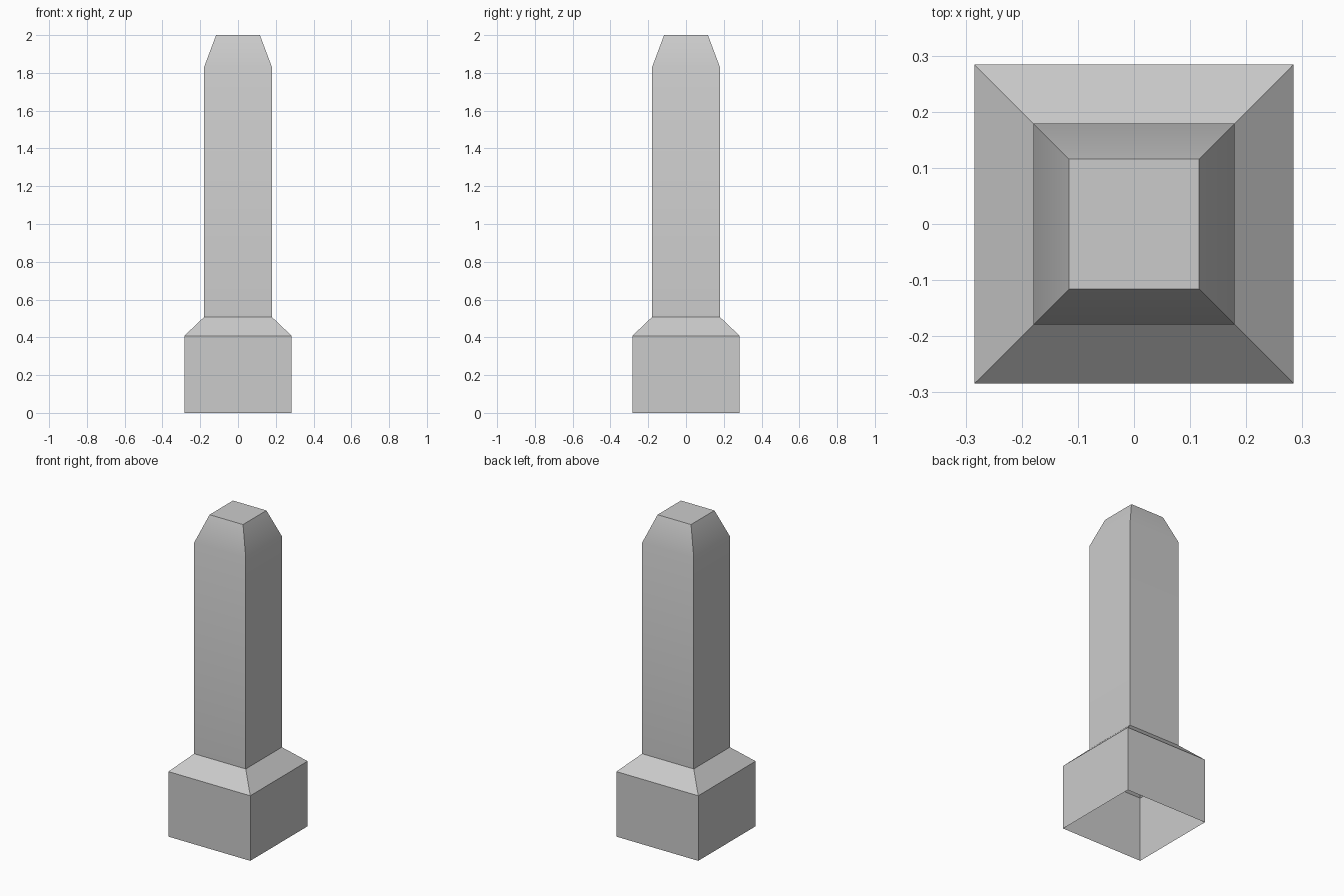
import bpy, bmesh

if "Cube" in bpy.data.objects:
    bpy.data.objects.remove(bpy.data.objects["Cube"])

# Square cross-section profile: (half width, height), from the open foot to the cap
PROFILE = [(0.284, 0.0), (0.284, 0.408), (0.179, 0.508), (0.179, 1.832), (0.116, 2.0)]
CORNERS = [(-1, -1), (1, -1), (1, 1), (-1, 1)]

# Post: one shell with plinth, sloped shoulder, shaft and tapered top, open underneath
bm = bmesh.new()
rings = [[bm.verts.new((sx * h, sy * h, z)) for sx, sy in CORNERS] for h, z in PROFILE]
for low, high in zip(rings, rings[1:]):
    for i in range(4):
        j = (i + 1) % 4
        bm.faces.new((low[i], low[j], high[j], high[i]))
bm.faces.new(rings[-1])

mesh = bpy.data.meshes.new("post")
bm.to_mesh(mesh)
bm.free()
post = bpy.data.objects.new("post", mesh)
bpy.context.collection.objects.link(post)

# Soft transition from shaft to taper, all other edges sharp
bpy.context.view_layer.objects.active = post
post.select_set(True)
bpy.ops.object.shade_smooth_by_angle()
